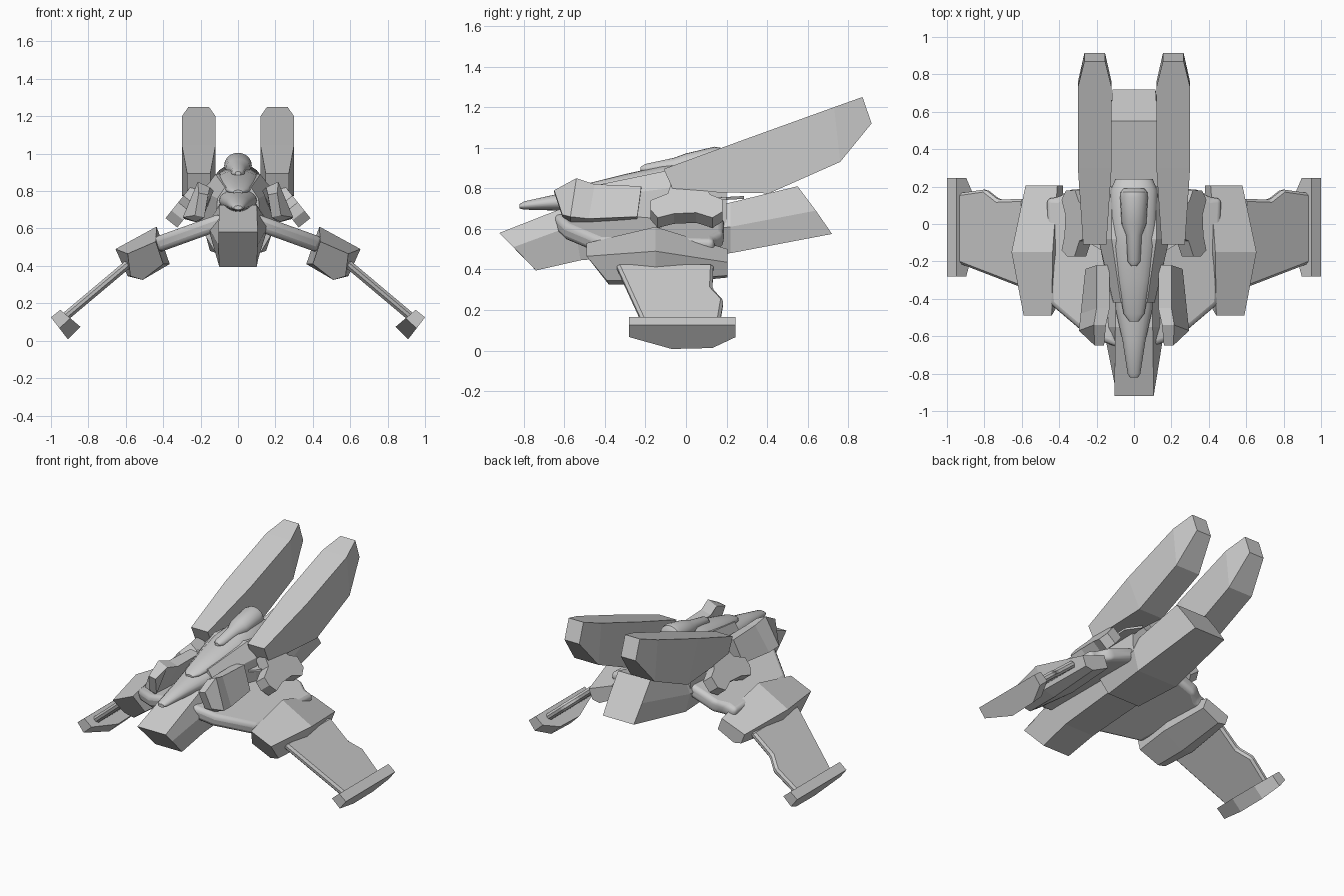
import bpy, bmesh, math
from mathutils import Vector


def finish(name, bm, mirror=False, bevel=0, smooth=False):
    bmesh.ops.recalc_face_normals(bm, faces=bm.faces)
    me = bpy.data.meshes.new(name)
    bm.to_mesh(me)
    bm.free()
    ob = bpy.data.objects.new(name, me)
    bpy.context.collection.objects.link(ob)
    if bevel:
        m = ob.modifiers.new("Bevel", "BEVEL")
        m.width, m.segments = bevel, (3 if smooth else 1)
    if mirror:
        ob.modifiers.new("Mirror", "MIRROR").use_mirror_merge = False
    if smooth:
        bpy.context.view_layer.objects.active = ob
        ob.select_set(True)
        bpy.ops.object.shade_smooth_by_angle(angle=math.radians(40))
        ob.select_set(False)
    return ob


def loft(name, rings, **kw):
    """Skin a row of equal-length rings and cap both ends."""
    bm = bmesh.new()
    vs = [[bm.verts.new(p) for p in r] for r in rings]
    n = len(vs[0])
    for a, b in zip(vs, vs[1:]):
        for i in range(n):
            j = (i + 1) % n
            bm.faces.new((a[i], a[j], b[j], b[i]))
    bm.faces.new(vs[0])
    bm.faces.new(vs[-1])
    return finish(name, bm, **kw)


def sym(half):
    """Complete a half section (x > 0) across the centre plane."""
    return half + [(-x, y, z) for x, y, z in reversed(half)]


def plate(name, pts, normal, thick, **kw):
    """Flat polygon given a thickness centred on its plane."""
    n = Vector(normal).normalized() * thick / 2
    return loft(name, [[Vector(p) + n for p in pts], [Vector(p) - n for p in pts]],
                mirror=True, **kw)


def oval(y, hw, z0, z1, n=20):
    """Upright elliptical section at depth y."""
    c, r = (z0 + z1) / 2, (z1 - z0) / 2
    return [(hw * math.cos(t * math.tau / n), y, c + r * math.sin(t * math.tau / n))
            for t in range(n)]


# Lower hull: raked front block and rising tail block
loft("front_hull", [
    sym([(.105, -.92, .58), (.105, -.85, .51), (.10, -.74, .395)]),
    sym([(.10, -.55, .725), (.165, -.55, .62), (.11, -.52, .445)]),
    sym([(.10, .1, .74), (.17, .1, .64), (.12, .1, .50)])])
loft("tail_hull", [
    sym([(.12, -.12, .66), (.18, -.12, .57), (.12, -.10, .47)]),
    sym([(.13, .22, .73), (.185, .22, .61), (.15, .22, .48)]),
    sym([(.12, .55, .81), (.12, .64, .69), (.115, .72, .575)])])

# Torso joining the hull to the upper body
loft("torso", [
    sym([(.07, -.42, .82), (.11, -.42, .76), (.12, -.42, .62)]),
    sym([(.12, -.08, .89), (.19, -.08, .80), (.19, -.08, .60)]),
    sym([(.12, .20, .86), (.18, .20, .78), (.17, .20, .58)])])

# Pointed nose, upper fairing and canopy
loft("nose", [oval(-.82, .022, .70, .722), oval(-.80, .034, .695, .735),
              oval(-.62, .062, .69, .775), oval(-.45, .10, .69, .805),
              oval(-.2, .11, .69, .84)], smooth=True)
loft("upper_fairing", [oval(-.52, .025, .785, .805), oval(-.48, .055, .78, .825),
                       oval(-.3, .09, .78, .87), oval(-.12, .12, .78, .91),
                       oval(.18, .125, .78, .945), oval(.24, .10, .8, .90)], smooth=True)
loft("canopy", [oval(-.225, .015, .885, .905), oval(-.20, .034, .87, .92),
                oval(-.06, .042, .87, .95), oval(0, .066, .87, .972),
                oval(.14, .074, .87, 1.005), oval(.17, .072, .87, 1.0),
                oval(.19, .055, .89, .97)], smooth=True)


# Twin tall boosters
def booster_ring(yt, zt, yb, zb, hw):
    return [(.21 - hw, yt, zt), (.21 + hw, yt, zt), (.21 + hw, yb, zb), (.21 - hw, yb, zb)]


loft("booster", [booster_ring(*s) for s in (
    (-.11, .895, -.06, .785, .062), (.30, 1.045, .41, .775, .09),
    (.73, 1.20, .76, .93, .09), (.87, 1.25, .915, 1.12, .055))], mirror=True)

# Inner wings
slope = .36
root = [(.08, -.66), (.24, -.60), (.44, -.43), (.46, .14), (.40, .14), (.34, .185), (.08, .19)]
plate("inner_wing", [(x, y, .615 - slope * (x - .15)) for x, y in root],
      (slope, 0, 1), .085, bevel=.028, smooth=True)

# Faceted nacelles
loft("nacelle", [
    [(.44, -.49, .53), (.59, -.49, .465), (.575, -.39, .345), (.51, -.38, .325), (.40, -.42, .41)],
    [(.435, -.15, .61), (.655, -.15, .49), (.59, -.15, .345), (.51, -.15, .325), (.365, -.15, .41)],
    [(.41, .205, .50), (.58, .205, .435), (.555, .205, .37), (.50, .205, .36), (.38, .205, .42)]],
    mirror=True)

# Drooping outer wings
blade = [(.58, -.345), (.93, -.21), (.93, .165), (.79, .185), (.72, .13), (.58, .135)]
plate("outer_wing", [(x, y, .40 - .84 * (x - .60)) for x, y in blade],
      (.84, 0, 1), .045, bevel=.014)


# Wing-tip pods
def tip_ring(y, k):
    return [(.95, y, .165), (1.0, y, .125), (1.0 - .09 * k, y, .125 - .117 * k),
            (.95 - .107 * k, y, .165 - .09 * k)]


loft("wing_tip", [tip_ring(-.28, .5), tip_ring(-.07, 1), tip_ring(.13, .96),
                  tip_ring(.245, .5)], mirror=True)

# Forward shoulder pods: inner top, outer top, outer bottom, inner bottom
loft("shoulder_pod", [
    [(.16, -.65, .78), (.21, -.65, .79), (.23, -.61, .67), (.18, -.61, .66)],
    [(.15, -.54, .82), (.215, -.54, .85), (.295, -.57, .66), (.225, -.57, .635)],
    [(.13, -.45, .80), (.20, -.45, .82), (.285, -.48, .65), (.21, -.48, .63)],
    [(.13, -.22, .80), (.20, -.22, .81), (.26, -.24, .66), (.19, -.24, .65)]],
    mirror=True)

# Notched hip armour
shape = [(-.07, .81), (.08, .80), (.12, .745), (.18, .72), (.18, .66), (.13, .63),
         (.05, .655), (-.06, .65), (-.14, .63), (-.175, .67), (-.175, .715), (-.09, .75)]
plate("hip_armour", [(.22 + .8 * (.80 - z), y, z) for y, z in shape], (1, 0, .8), .08)

# Thin rear spar beneath the boosters
plate("rear_spar", [(.13, -.17, .73), (.24, -.10, .735), (.24, .20, .75), (.17, .285, .755)],
      (0, 0, 1), .014)
